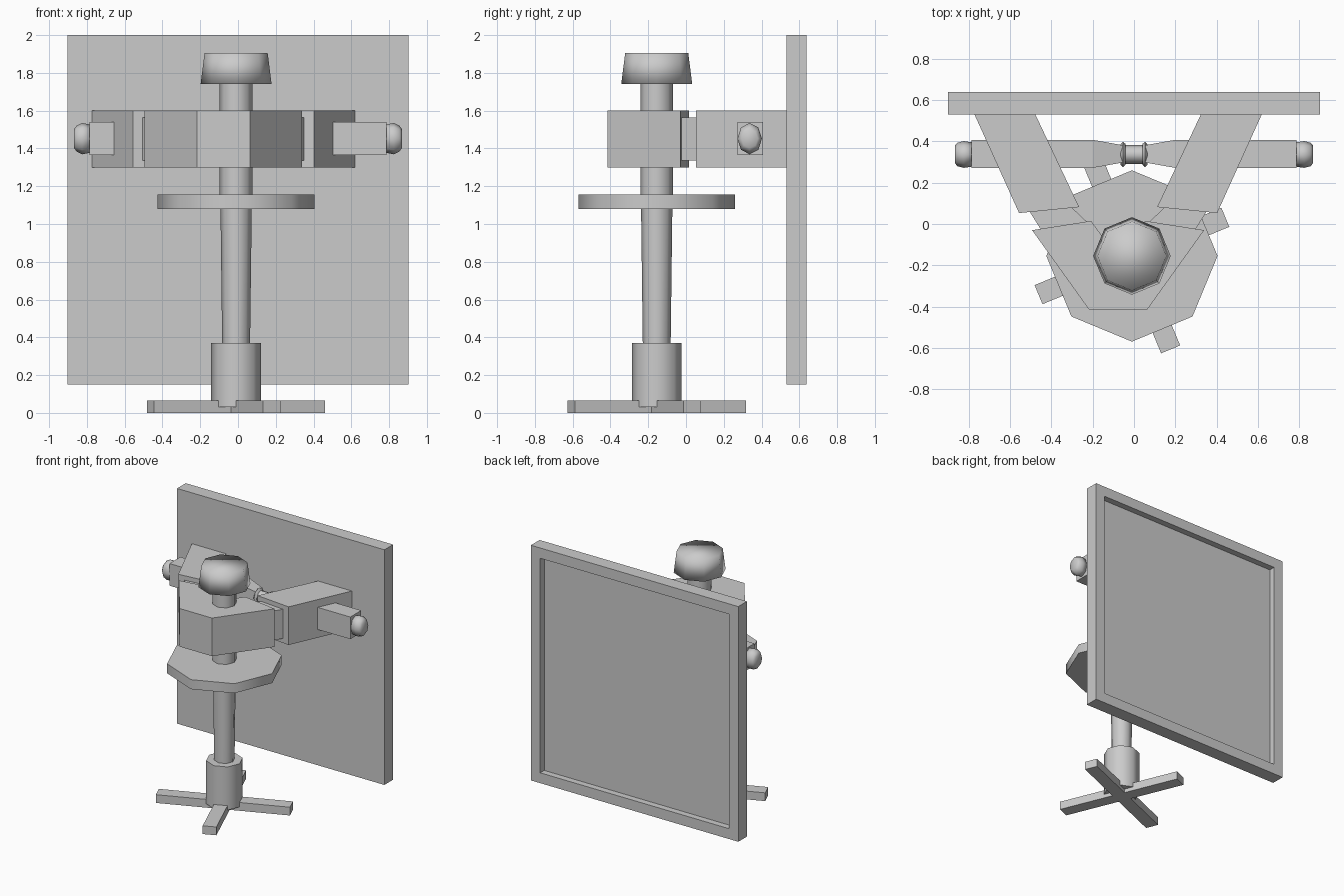
import bpy, bmesh
from math import radians, cos, sin, pi
from mathutils import Matrix, Vector

if "Cube" in bpy.data.objects:
    bpy.data.objects.remove(bpy.data.objects["Cube"])

POLE = Vector((-0.01, -0.155, 0))   # axis of the stand
MID = -0.077                        # mirror line of the bracket


def finish(name, bm, smooth=None):
    bmesh.ops.recalc_face_normals(bm, faces=bm.faces)
    me = bpy.data.meshes.new(name)
    bm.to_mesh(me)
    bm.free()
    ob = bpy.data.objects.new(name, me)
    bpy.context.collection.objects.link(ob)
    if smooth:
        bpy.ops.object.select_all(action='DESELECT')
        ob.select_set(True)
        bpy.context.view_layer.objects.active = ob
        if smooth >= 180:
            bpy.ops.object.shade_smooth()
        else:
            bpy.ops.object.shade_smooth_by_angle(angle=radians(smooth))
    return ob


def loft(name, rings, smooth=None):
    """Bridge equal-length rings of points and cap both ends."""
    bm = bmesh.new()
    vs = [[bm.verts.new(p) for p in ring] for ring in rings]
    n = len(rings[0])
    for a, b in zip(vs, vs[1:]):
        for i in range(n):
            j = (i + 1) % n
            bm.faces.new((a[i], a[j], b[j], b[i]))
    bm.faces.new(vs[0])
    bm.faces.new(vs[-1])
    return finish(name, bm, smooth)


def turned(name, profile, smooth=50):
    """Eight-sided upright turned part from (radius, z) pairs."""
    return loft(name, [[(POLE.x + r * cos(i * pi / 4), POLE.y + r * sin(i * pi / 4), z)
                        for i in range(8)] for r, z in profile], smooth)


def turned_x(name, profile, smooth=50):
    """Eight-sided part along x from (x, y radius, z radius)."""
    return loft(name, [[(x, 0.337 + ry * cos(i * pi / 4), 1.452 + rz * sin(i * pi / 4))
                        for i in range(8)] for x, ry, rz in profile], smooth)


def prism(name, pts, z0, z1):
    return loft(name, [[(x, y, z) for x, y in pts] for z in (z0, z1)])


# stand: pole, sleeve, round tray and cap
turned("pole_lower", [(0.073, 0.3), (0.083, 1.1)])
turned("pole_upper", [(0.087, 1.09), (0.087, 1.76)])
turned("pole_sleeve", [(0.132, 0.03), (0.132, 0.37)])
turned("tray", [(0.415, 1.08), (0.415, 1.155)])
turned("cap", [(0.188, 1.74), (0.167, 1.905)], 180)

# base: four crossed feet
for k in range(4):
    bm = bmesh.new()
    bmesh.ops.create_cube(bm, size=1, matrix=(
        Matrix.Translation(POLE) @ Matrix.Rotation(radians(22.5 + 90 * k), 4, 'Z')
        @ Matrix.Translation((0.245, 0, 0.0325)) @ Matrix.Diagonal((0.49, 0.1, 0.065, 1))))
    finish("foot", bm)

# clamp block around the pole
half = [(-0.141, -0.415), (-0.417, -0.03), (-0.131, 0.015)]
left = [(MID + x, y) for x, y in half]
right = [(MID - x, y) for x, y in reversed(half)]
prism("clamp_block", left + [(MID, -0.165)] + right, 1.3, 1.6)

# bracket arms to the panel, with short necks
arm = [(-0.698, 0.535), (-0.403, 0.535), (-0.189, 0.082), (-0.48, 0.053)]
neck = [(-0.438, 0.075), (-0.36, -0.05), (-0.14, 0.0), (-0.235, 0.09)]
for s in (1, -1):
    prism("bracket_arm", [(MID + s * x, y) for x, y in arm], 1.3, 1.6)
    prism("bracket_neck", [(MID + s * x, y) for x, y in neck], 1.335, 1.565)

# cross bar with tapered inner ends, rings and rounded end knobs
for s in (1, -1):
    loft("cross_bar", [[(s * x, 0.34 + a * ry, 1.452 + b * rz)
                        for a, b in ((-1, -1), (1, -1), (1, 1), (-1, 1))]
                       for x, ry, rz in ((0.787, 0.068, 0.087), (0.2, 0.068, 0.087),
                                         (0.055, 0.042, 0.05))])
    turned_x("bar_ring", [(s * 0.066, 0.05, 0.055), (s * 0.054, 0.062, 0.068),
                          (s * 0.04, 0.05, 0.055)])
    turned_x("end_knob", [(s * 0.78, 0.058, 0.074), (s * 0.825, 0.065, 0.083),
                          (s * 0.855, 0.057, 0.068), (s * 0.868, 0.043, 0.05)], 180)
turned_x("bar_link", [(-0.05, 0.045, 0.05), (0.05, 0.045, 0.05)])

# big panel with a recessed back
bm = bmesh.new()
bmesh.ops.create_cube(bm, size=1, matrix=Matrix.Translation((0, 0.585, 1.075))
                      @ Matrix.Diagonal((1.805, 0.108, 1.85, 1)))
bm.normal_update()
back = [f for f in bm.faces if f.normal.y > 0.9]
bmesh.ops.inset_region(bm, faces=back, thickness=0.115)
inner = bmesh.ops.extrude_discrete_faces(bm, faces=back)["faces"]
bmesh.ops.translate(bm, vec=(0, -0.05, 0), verts=inner[0].verts[:])
finish("panel", bm)
